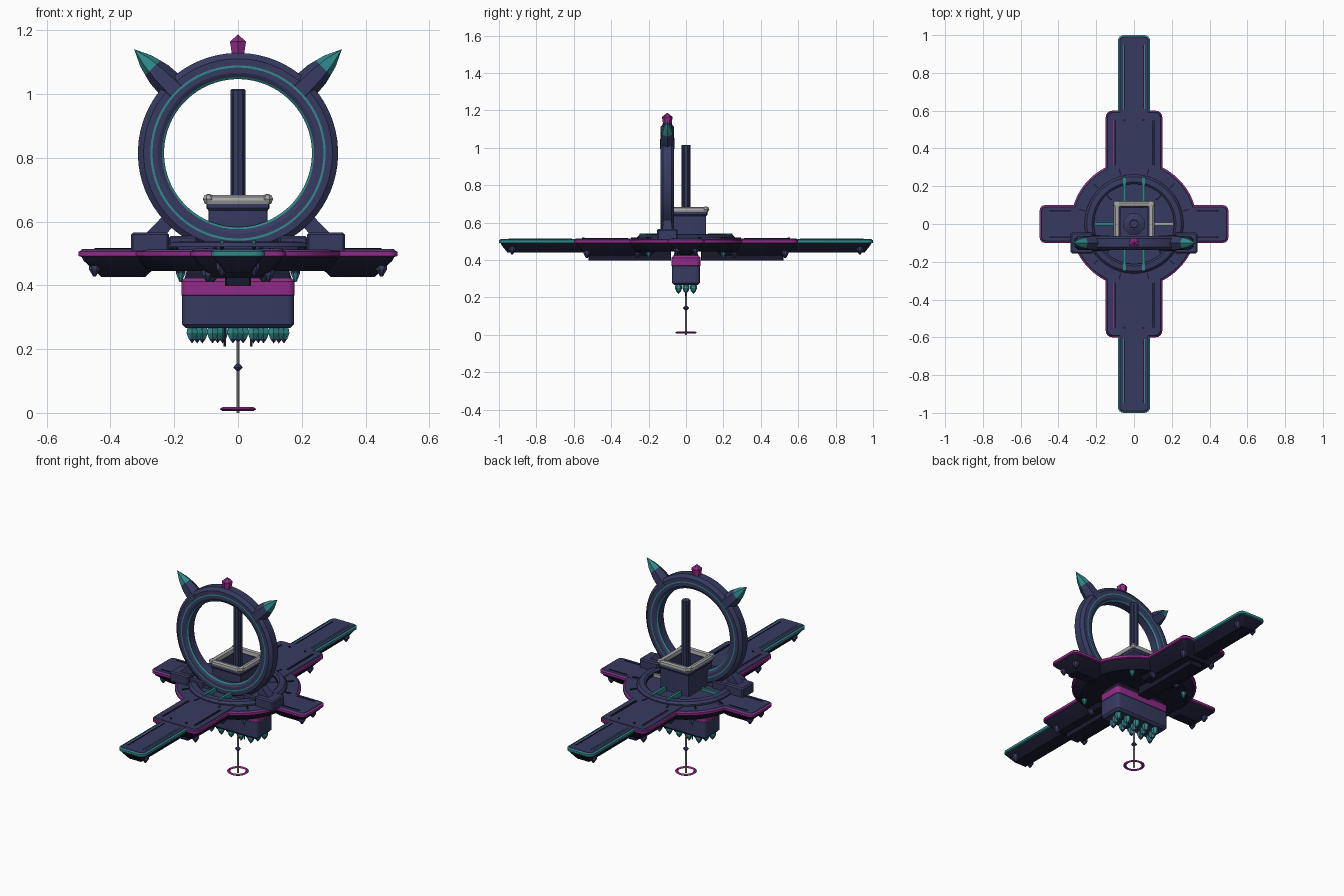
import bpy, bmesh
from math import sin, cos, pi, radians
from mathutils import Vector, Matrix

if "Cube" in bpy.data.objects:
    bpy.data.objects.remove(bpy.data.objects["Cube"])

COLOURS = {
    "navy": (0.037, 0.043, 0.117),
    "dark_navy": (0.010, 0.010, 0.028),
    "magenta": (0.28, 0.024, 0.245),
    "teal": (0.03, 0.25, 0.255),
    "grey": (0.40, 0.40, 0.40),
}
MATS, parts = {}, []
for key, rgb in COLOURS.items():
    m = bpy.data.materials.new(key)
    m.use_nodes = True
    m.diffuse_color = (*rgb, 1)
    m.node_tree.nodes["Principled BSDF"].inputs["Base Color"].default_value = (*rgb, 1)
    MATS[key] = m
KEYS = list(COLOURS)


def skin(name, loops, mats, matrix, closed=False):
    """Join loops of points into a surface; mats[i] colours the band above loop i."""
    bm = bmesh.new()
    rows = [[bm.verts.new(p) for p in loop] for loop in loops]
    n, count = len(rows[0]), len(rows)
    for i in range(count if closed else count - 1):
        a, b = rows[i], rows[(i + 1) % count]
        for j in range(n):
            k = (j + 1) % n
            bm.faces.new((a[j], a[k], b[k], b[j])).material_index = KEYS.index(mats[i])
    if not closed:
        bm.faces.new(rows[0][::-1]).material_index = KEYS.index(mats[0])
        bm.faces.new(rows[-1]).material_index = KEYS.index(mats[-1])
    bmesh.ops.remove_doubles(bm, verts=bm.verts, dist=1e-5)
    bmesh.ops.recalc_face_normals(bm, faces=bm.faces)
    mesh = bpy.data.meshes.new(name)
    bm.to_mesh(mesh)
    bm.free()
    for key in KEYS:
        mesh.materials.append(MATS[key])
    ob = bpy.data.objects.new(name, mesh)
    ob.matrix_world = matrix
    bpy.context.collection.objects.link(ob)
    parts.append(ob)
    return ob


def slab(name, x, y, hx, hy, r, layers, seg=4, closed=False):
    """Stack of rounded rectangles; each layer is (height, inset, colour)."""
    loops = []
    for z, inset, _ in layers:
        w, d, c = hx - inset, hy - inset, max(r - inset, 0.004)
        loop = []
        for q, (sx, sy) in enumerate(((1, 1), (-1, 1), (-1, -1), (1, -1))):
            for s in range(seg + 1):
                t = (q + s / seg) * pi / 2
                loop.append((sx * (w - c) + c * cos(t), sy * (d - c) + c * sin(t), z))
        loops.append(loop)
    return skin(name, loops, [l[2] for l in layers], Matrix.Translation((x, y, 0)), closed)


def box(name, x, y, hx, hy, z0, z1, colour="navy", chamfer=0.0):
    c = chamfer
    return slab(name, x, y, hx, hy, max(c, 0.001),
                [(z0, 0, colour), (z1 - c, 0, colour), (z1, c, colour)], 1)


def lathe(name, profile, matrix, n=6, closed=False):
    """Revolve (radius, height, colour) points about the local z axis."""
    loops = [[(max(r, 1e-6) * cos((j + .5) * 2 * pi / n), max(r, 1e-6) * sin((j + .5) * 2 * pi / n), z)
              for j in range(n)] for r, z, _ in profile]
    return skin(name, loops, [p[2] for p in profile], matrix, closed)


def at(x, y, z):
    return Matrix.Translation((x, y, z))


def aim(a, b):
    a, b = Vector(a), Vector(b)
    return Matrix.Translation(a) @ (b - a).to_track_quat('Z', 'Y').to_matrix().to_4x4()


def deck(name, x, y, hx, hy, r, rim, top, bottom, slope, seg=4):
    """Platform with a coloured rim, raised top and sloping dark belly."""
    slab(name, x, y, hx, hy, r, [
        (bottom, slope, "dark_navy"), (0.478, 0.015, "dark_navy"), (0.489, 0.010, rim),
        (0.492, 0, rim), (0.506, 0, rim), (0.509, 0.007, "navy"), (top, 0.011, "navy")], seg)


def pod(x, y, z, r=0.019, tip="navy", length=0.032):
    lathe("underside_pod", [(r * .7, 0.02, "navy"), (r, 0.004, "navy"), (r, -length * .3, tip),
                            (r * .25, -length, tip)], at(x, y, z), 8)


# Central disc, wings and side arms
deck("central_disc", 0, 0, 0.335, 0.335, 0.335, "magenta", 0.513, 0.445, 0.05, 16)
for s in (-1, 1):
    deck("side_arm", s * 0.36, 0, 0.14, 0.1, 0.03, "magenta", 0.514, 0.426, 0.072)
    deck("inner_wing", 0, s * 0.36, 0.15, 0.24, 0.035, "magenta", 0.516, 0.425, 0.065)
    deck("outer_wing", 0, s * 0.75, 0.085, 0.25, 0.03, "teal", 0.513, 0.44, 0.045)
    box("wing_keel", 0, s * 0.3, 0.04, 0.22, 0.398, 0.45, "dark_navy")
    for t in (-1, 1):
        # Panel lines on the upper faces
        box("inner_wing_line", t * 0.1, s * 0.43, 0.004, 0.12, 0.51, 0.518, "dark_navy")
        box("inner_wing_trim", t * 0.108, s * 0.43, 0.002, 0.12, 0.51, 0.518,
            "magenta" if t < 0 else "dark_navy")
        box("outer_wing_line", t * 0.05, s * 0.78, 0.003, 0.17, 0.51, 0.516, "dark_navy")
        box("outer_wing_trim", t * 0.055, s * 0.78, 0.002, 0.17, 0.51, 0.516, "teal")
        box("side_arm_line", s * 0.39, t * 0.07, 0.06, 0.003, 0.51, 0.517, "dark_navy")
        box("wing_stud", t * 0.05, s * 0.55, 0.006, 0.006, 0.51, 0.52, "dark_navy")
        # Pods hanging below
        pod(s * 0.45, t * 0.05, 0.460)
        pod(t * 0.095, s * 0.53, 0.442)
        pod(t * 0.05, s * 0.93, 0.462)
        pod(t * 0.18, s * 0.2, 0.45, 0.016, "teal", 0.04)
        pod(t * 0.08, s * 0.26, 0.442, 0.022)

# Raised collar on the disc, with ticks and cross strips
lathe("collar", [(0.262, 0.505, "navy"), (0.262, 0.522, "navy"), (0.25, 0.535, "navy"),
                 (0.222, 0.538, "navy"), (0.212, 0.53, "dark_navy"), (0.212, 0.505, "navy")],
      at(0, 0, 0), 48, True)
for i in range(12):
    tick = box("collar_tick", 0, 0, 0.018, 0.003, 0.51, 0.519, "dark_navy")
    a = radians(30 * i + 15)
    tick.matrix_world = Matrix.Rotation(a, 4, 'Z') @ at(0.285, 0, 0)
for s in (-1, 1):
    for t in (-1, 1):
        box("teal_strip", t * 0.05, s * 0.183, 0.007, 0.066, 0.51, 0.541, "teal")
    box("cross_strip", s * 0.155, 0, 0.055, 0.007, 0.51, 0.53, "teal" if s < 0 else "grey")

# Hollow tower with pale frame and mast
slab("tower", 0, 0, 0.099, 0.114, 0.012, [
    (0.505, 0, "navy"), (0.515, 0.006, "navy"), (0.635, 0.006, "navy"), (0.642, 0, "navy"),
    (0.66, 0, "navy"), (0.66, 0.028, "navy"), (0.6, 0.028, "navy")], 2)
slab("tower_frame", 0, 0, 0.106, 0.12, 0.02, [
    (0.656, 0.002, "grey"), (0.666, -0.002, "grey"), (0.677, 0, "grey"), (0.683, 0.009, "grey"),
    (0.680, 0.026, "grey"), (0.657, 0.030, "grey")], 3, True)
for x in (-0.092, 0.092):
    for y in (-0.106, 0.106):
        lathe("frame_corner", [(0, -.017, "grey"), (.014, -.012, "grey"), (.020, 0, "grey"),
                               (.014, .012, "grey"), (0, .016, "grey")], at(x, y, 0.671), 8)
lathe("mast_base", [(0.06, 0.59, "navy"), (0.06, 0.61, "navy"), (0.03, 0.625, "navy")], at(0, 0, 0), 8)
lathe("mast", [(0.024, 0.6, "navy"), (0.024, 1.012, "navy"), (0.021, 1.016, "navy")], at(0, 0, 0), 10)
for i in range(4):
    rib = box("mast_rib", 0, 0, 0.004, 0.004, 0.6, 1.0)
    rib.matrix_world = Matrix.Rotation(i * pi / 2 + pi / 4, 4, 'Z') @ at(0.021, 0, 0)

# Upright ring with teal inlays, the back half mirroring the front
front = [(0.232, 0.024, "teal"), (0.239, 0.030, "navy"), (0.252, 0.037, "navy"),
         (0.268, 0.037, "teal"), (0.275, 0.037, "navy"), (0.296, 0.037, "navy"),
         (0.314, 0.022, "navy")]
back_colours = [c for _, _, c in front[-2::-1]] + ["navy"]
back = [(r, -z, c) for (r, z, _), c in zip(front[::-1], back_colours)]
ring_at = Matrix.Translation((0, -0.1, 0.815)) @ Matrix.Rotation(pi / 2, 4, 'X')
lathe("upright_ring", front + back, ring_at, 72, True)

# Horns, struts and feet of the ring
for s in (-1, 1):
    lathe("ring_horn", [(0.046, 0, "navy"), (0.040, 0.075, "navy"), (0.033, 0.102, "teal"),
                        (0.025, 0.132, "teal"), (0, 0.185, "teal")],
          aim((s * 0.195, -0.1, 1.01), (s * 0.326, -0.1, 1.141)), 6)
    lathe("ring_strut", [(0.036, 0, "navy"), (0.03, 0.12, "navy")],
          aim((s * 0.275, -0.1, 0.54), (s * 0.19, -0.1, 0.635)), 4)
    box("ring_foot", s * 0.276, -0.1, 0.06, 0.055, 0.51, 0.566, "navy", 0.007)
    box("foot_step", s * 0.172, -0.1, 0.045, 0.042, 0.505, 0.555, "navy", 0.006)
box("ring_base", 0, -0.1, 0.14, 0.032, 0.505, 0.54)
lathe("crest_gem", [(0.025, 1.115, "magenta"), (0.024, 1.135, "magenta"), (0.029, 1.165, "magenta"),
                    (0, 1.187, "magenta")], at(0, -0.1, 0), 6)

# Hanging engine block with crystal cluster
slab("engine_block", 0, 0, 0.176, 0.075, 0.022, [
    (0.266, 0.012, "navy"), (0.278, 0, "navy"), (0.368, 0, "navy"), (0.37, -0.002, "magenta"),
    (0.412, -0.002, "magenta"), (0.422, 0.008, "dark_navy"), (0.46, 0.02, "dark_navy")])
for row, y in enumerate((-0.04, 0, 0.04)):
    for i in range(5):
        x = (i - 2) * 0.064 + (row - 1) * 0.016
        lathe("engine_crystal", [(0.016, 0.272, "teal"), (0.02, 0.25, "teal"), (0.012, 0.232, "navy"),
                                 (0, 0.218, "navy")], at(x, y, 0))
for s in (-1, 1):
    box("engine_pin", s * 0.042, 0, 0.004, 0.004, 0.208, 0.27)

# Antenna with bead and hoop
lathe("antenna_rod", [(0.005, 0, "grey"), (0.005, 0.27, "grey")], at(0, 0, 0), 8)
lathe("antenna_bead", [(0, 0.126, "navy"), (0.017, 0.143, "navy"), (0, 0.16, "navy")], at(0, 0, 0), 6)
lathe("antenna_hoop", [(0.058, 0.012, "magenta"), (0.049, 0.018, "magenta"), (0.040, 0.012, "magenta"),
                       (0.049, 0.006, "magenta")], at(0, 0, 0), 32, True)

# Soft shading on round parts, crisp edges elsewhere
bpy.ops.object.select_all(action='DESELECT')
for ob in parts:
    ob.select_set(True)
bpy.context.view_layer.objects.active = parts[0]
bpy.ops.object.shade_smooth_by_angle(angle=radians(28))
